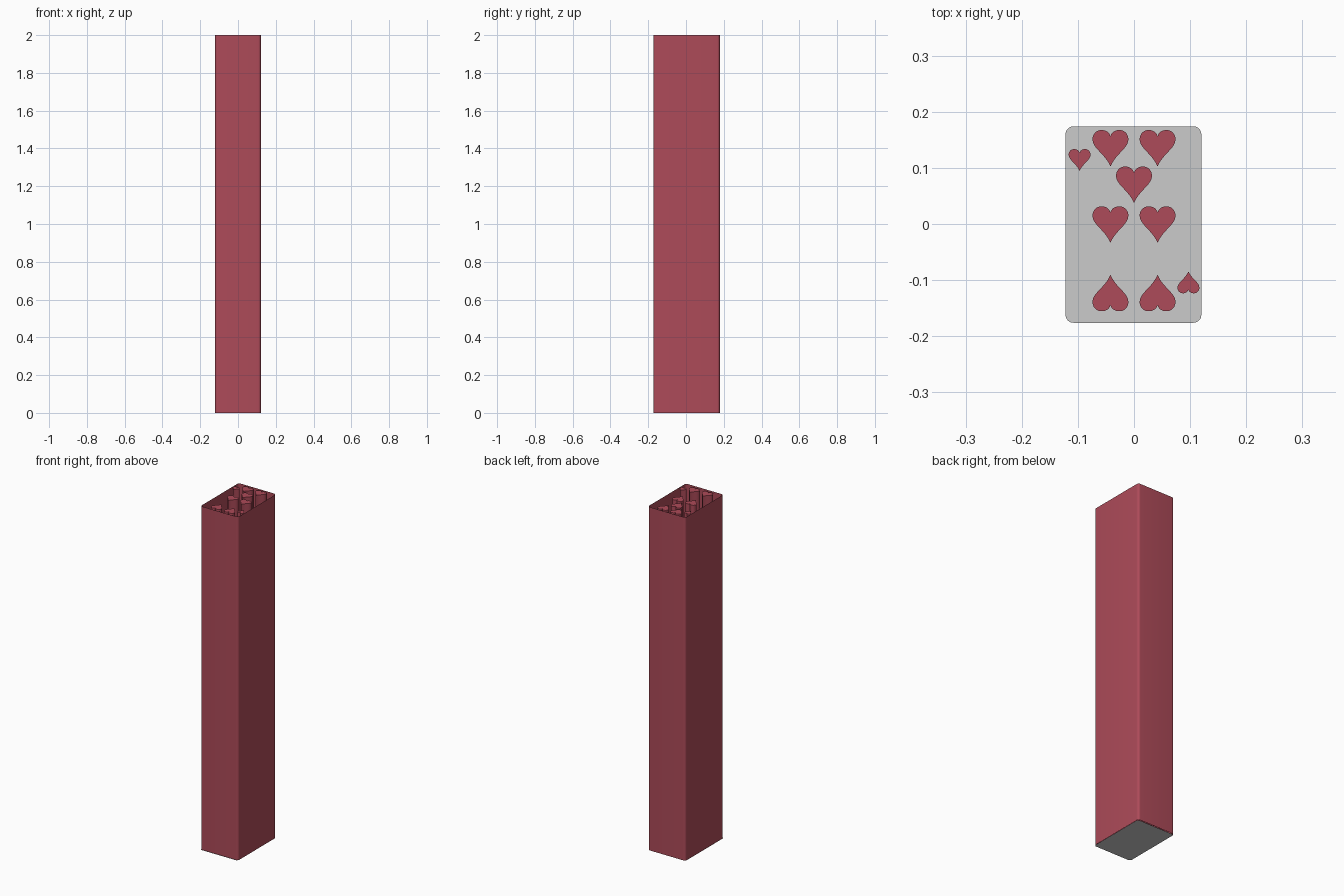
import bpy, bmesh, math
from mathutils import Vector
from mathutils.geometry import interpolate_bezier

if "Cube" in bpy.data.objects:
    bpy.data.objects.remove(bpy.data.objects["Cube"])

HEIGHT = 2.0

red = bpy.data.materials.new("red")
red.diffuse_color = (0.42, 0.07, 0.10, 1)
red.use_nodes = True
red.node_tree.nodes["Principled BSDF"].inputs["Base Color"].default_value = red.diffuse_color


def rounded_rect(x0, x1, y0, y1, r, steps=8):
    pts = []
    corners = [(x1 - r, y1 - r), (x0 + r, y1 - r), (x0 + r, y0 + r), (x1 - r, y0 + r)]
    for i, (cx, cy) in enumerate(corners):
        for k in range(steps + 1):
            a = math.pi / 2 * (i + k / steps)
            pts.append((cx + r * math.cos(a), cy + r * math.sin(a)))
    return pts


def heart(cx, cy, w, h, flip=1):
    # right half as three curves from notch to tip, then mirrored
    segments = [((0, .32), (.02, .44), (.13, .5), (.25, .5)),
                ((.25, .5), (.39, .5), (.5, .39), (.5, .24)),
                ((.5, .24), (.5, 0), (.14, -.16), (0, -.5))]
    half = []
    for seg in segments:
        half += interpolate_bezier(*[Vector(p) for p in seg], 10)[:-1]
    half.append(Vector((0, -.5)))
    loop = half + [Vector((-p.x, p.y)) for p in reversed(half[1:-1])]
    loop.reverse()
    return [(cx + flip * p.x * w, cy + flip * p.y * h) for p in loop]


def build(name, outline, height=0.0, cap=True, material=None):
    bm = bmesh.new()
    low = [bm.verts.new((x, y, 0)) for x, y in outline]
    top = low
    if height:
        top = [bm.verts.new((x, y, height)) for x, y in outline]
        n = len(low)
        for i in range(n):
            j = (i + 1) % n
            bm.faces.new((low[i], low[j], top[j], top[i]))
    if cap:
        bm.faces.new(top)
    mesh = bpy.data.meshes.new(name)
    bm.to_mesh(mesh)
    bm.free()
    obj = bpy.data.objects.new(name, mesh)
    bpy.context.collection.objects.link(obj)
    if material:
        mesh.materials.append(material)
    bpy.ops.object.select_all(action='DESELECT')
    obj.select_set(True)
    bpy.context.view_layer.objects.active = obj
    bpy.ops.object.shade_smooth_by_angle(angle=math.radians(30))
    return obj


# Grey card floor
build("card_floor", rounded_rect(-.122, .12, -.176, .174, .014))

# Tall thin open wall around the card
build("outer_wall", rounded_rect(-.121, .121, -.172, .179, .014), HEIGHT, False, red)

# Seven large heart columns: x, y, direction
large = [(-.042, .135, 1), (.042, .135, 1), (0, .07, 1),
         (-.042, -.001, 1), (.042, -.001, 1),
         (-.042, -.123, -1), (.042, -.123, -1)]
for i, (x, y, d) in enumerate(large):
    build(f"heart_column_{i + 1}", heart(x, y, .064, .065, d), HEIGHT, True, red)

# Two small corner heart columns
for side in (1, -1):
    y = .114 if side == 1 else -.104
    build("corner_heart_column", heart(-.097 * side, y, .039, .039, side), HEIGHT, True, red)
